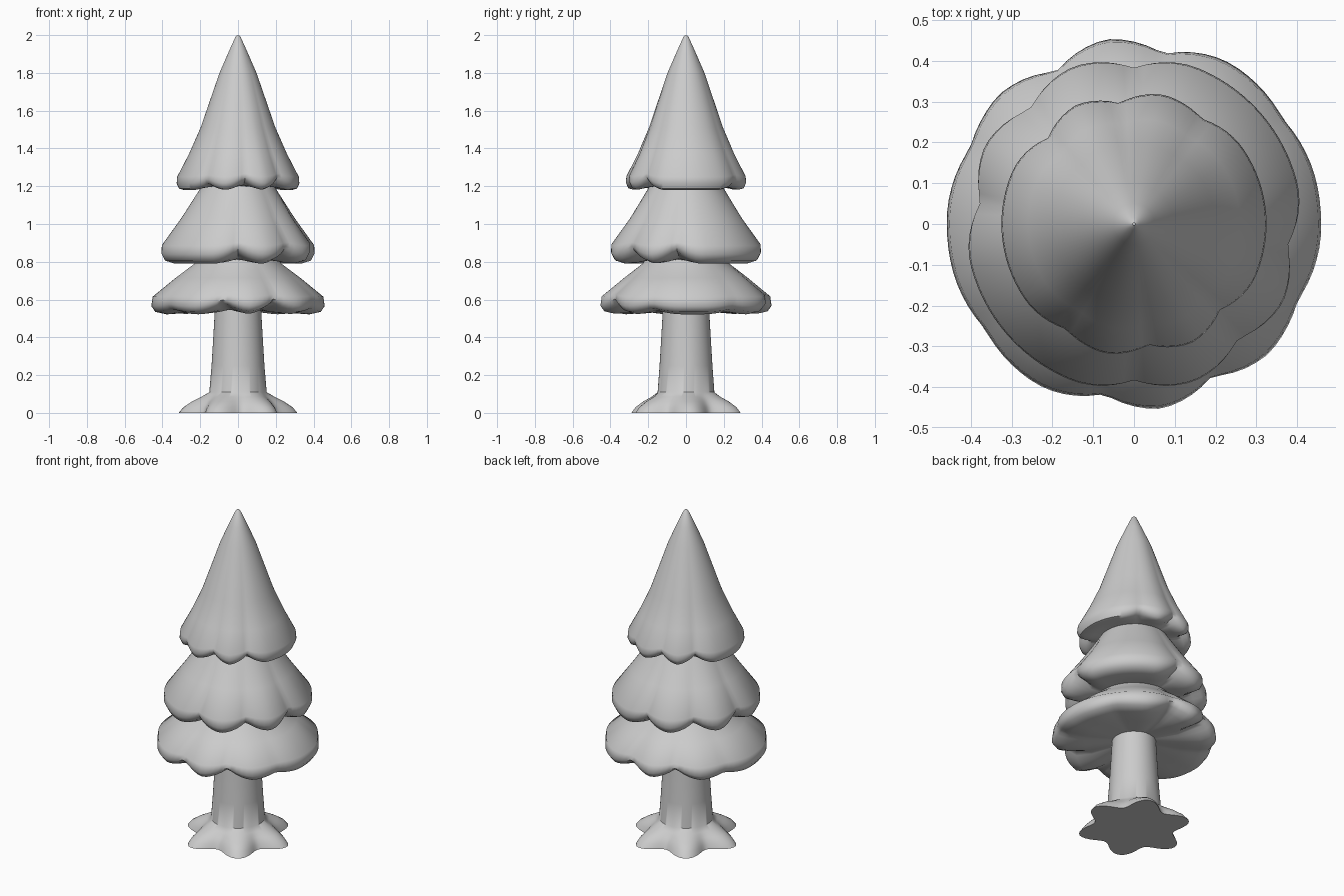
import bpy, math

if "Cube" in bpy.data.objects:
    bpy.data.objects.remove(bpy.data.objects["Cube"])

SEG = 96


def lathe(name, rings, cap_end=False):
    """Skin a list of functions a -> (radius, z) into a surface of revolution."""
    verts, faces = [], []
    for ring in rings:
        for i in range(SEG):
            a = 2 * math.pi * i / SEG
            r, z = ring(a)
            verts.append((r * math.cos(a), r * math.sin(a), z))
    for k in range(len(rings) - 1):
        for i in range(SEG):
            j = (i + 1) % SEG
            faces.append((k * SEG + j, k * SEG + i,
                          (k + 1) * SEG + i, (k + 1) * SEG + j))
    if cap_end:
        n = (len(rings) - 1) * SEG
        faces.append(tuple(n + i for i in reversed(range(SEG))))
    me = bpy.data.meshes.new(name)
    me.from_pydata(verts, [], faces)
    ob = bpy.data.objects.new(name, me)
    bpy.context.collection.objects.link(ob)
    bpy.ops.object.select_all(action='DESELECT')
    ob.select_set(True)
    bpy.context.view_layer.objects.active = ob
    bpy.ops.object.shade_smooth_by_angle(angle=math.radians(50))
    return ob


def notch(a, notches, width=22):
    """Cusp between foliage lobes; the pattern repeats every half turn."""
    best = 0
    for pos, depth in notches:
        d = abs((math.degrees(a) - pos + 90) % 180 - 90)
        best = max(best, depth * max(0, 1 - d / width) ** 1.8)
    return best


def tier(name, profile, notches):
    # profile rows: radius, height, notch pull inward, notch lift
    def ring(r, z, pull, lift):
        def f(a):
            n = notch(a, notches)
            return r - pull * n, z + lift * n
        return f
    return lathe(name, [ring(*p) for p in profile])


# Foliage tiers
tier("top_foliage", [
    (0.003, 2.0, 0, 0), (0.014, 1.99, 0, 0), (0.05, 1.91, 0, 0),
    (0.098, 1.8, 0, 0), (0.198, 1.51, 0.006, 0), (0.26, 1.37, 0.015, 0),
    (0.322, 1.25, 0.03, 0.02), (0.325, 1.215, 0.03, 0.045),
    (0.312, 1.187, 0.03, 0.055), (0.285, 1.18, 0.03, 0.05),
    (0.24, 1.19, 0, 0.02), (0.18, 1.2, 0, 0)],
    [(57, 0.6), (97, 0.9), (135, 0.9)])

tier("middle_foliage", [
    (0.18, 1.22, 0, 0), (0.205, 1.18, 0, 0), (0.305, 1.03, 0.015, 0),
    (0.41, 0.885, 0.03, 0.02), (0.413, 0.84, 0.035, 0.045),
    (0.395, 0.805, 0.035, 0.055), (0.345, 0.79, 0.03, 0.055),
    (0.28, 0.795, 0.01, 0.025), (0.2, 0.81, 0, 0)],
    [(90, 0.9), (132, 1), (172, 1)])

tier("bottom_foliage", [
    (0.2, 0.83, 0, 0), (0.23, 0.79, 0, 0), (0.33, 0.715, 0.015, 0),
    (0.452, 0.615, 0.035, 0.015), (0.459, 0.565, 0.04, 0.04),
    (0.438, 0.535, 0.04, 0.055), (0.38, 0.522, 0.03, 0.055),
    (0.27, 0.53, 0.01, 0.02), (0.11, 0.55, 0, 0)],
    [(35, 0.3), (80, 0.9), (117, 1), (155, 0.4)])


# Trunk flaring into six roots
def trunk_ring(r, z, spread):
    def f(a):
        lobe = abs(math.cos(3 * (a - math.radians(5)))) ** 2
        return r + spread * lobe, z
    return f


lathe("trunk", [trunk_ring(*p) for p in [
    (0.122, 0.56, 0), (0.128, 0.45, 0), (0.14, 0.25, 0), (0.15, 0.11, 0.002),
    (0.17, 0.085, 0.025), (0.195, 0.06, 0.05), (0.215, 0.03, 0.075),
    (0.225, 0.0, 0.09)]], cap_end=True)
